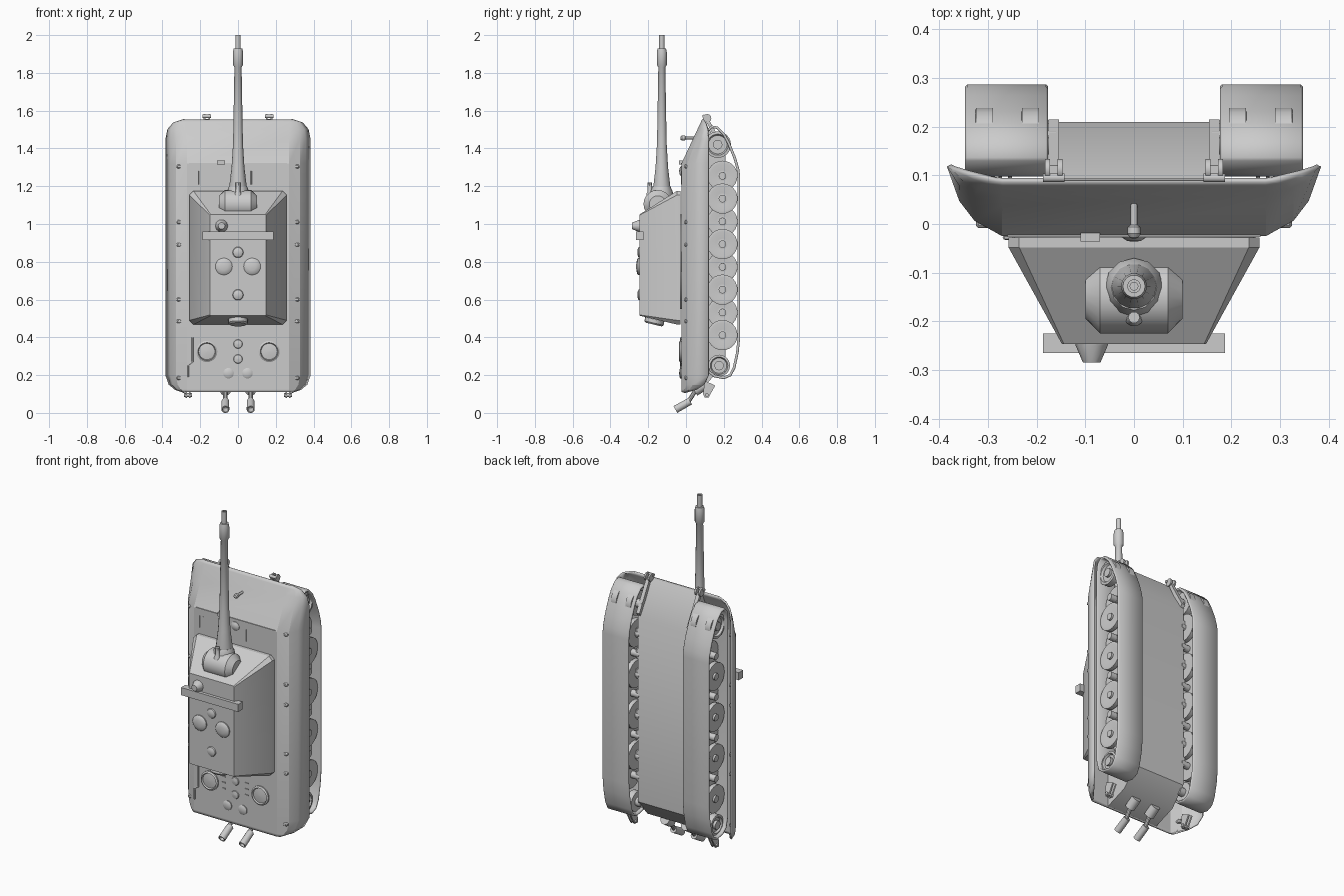
import bpy, bmesh, math
from mathutils import Vector


def finish(name, bm, angle=35):
    bmesh.ops.remove_doubles(bm, verts=bm.verts, dist=1e-5)
    bmesh.ops.recalc_face_normals(bm, faces=bm.faces)
    me = bpy.data.meshes.new(name)
    bm.to_mesh(me)
    bm.free()
    me.shade_smooth()
    me.set_sharp_from_angle(angle=math.radians(angle))
    ob = bpy.data.objects.new(name, me)
    bpy.context.collection.objects.link(ob)
    return ob


def loft(name, rings, closed=True, cap=True, angle=35):
    bm = bmesh.new()
    vs = [[bm.verts.new(p) for p in r] for r in rings]
    n = len(rings[0])
    for a, b in zip(vs, vs[1:]):
        for i in range(n if closed else n - 1):
            j = (i + 1) % n
            bm.faces.new((a[i], a[j], b[j], b[i]))
    if cap:
        bm.faces.new(vs[0])
        bm.faces.new(vs[-1])
    return finish(name, bm, angle)


def lathe(name, origin, axis, profile, seg=16, angle=35):
    """Turned part: profile of (radius, distance) along the axis."""
    q = Vector(axis).to_track_quat('Z', 'Y')
    o = Vector(origin)
    rings = [[o + q @ Vector((r * math.cos(2 * math.pi * i / seg), r * math.sin(2 * math.pi * i / seg), h))
              for i in range(seg)] for r, h in profile]
    return loft(name, rings, angle=angle)


def rod(name, p, q, r, seg=12):
    d = Vector(q) - Vector(p)
    return lathe(name, p, d, [(r, 0), (r, d.length)], seg)


def box(name, lo, hi):
    return loft(name, [[(lo[0], lo[1], z), (hi[0], lo[1], z), (hi[0], hi[1], z), (lo[0], hi[1], z)]
                       for z in (lo[2], hi[2])])


def prism(name, prof, x0, x1):
    return loft(name, [[(x, y, z) for y, z in prof] for x in (x0, x1)])


def mod_solid(ob, t):
    m = ob.modifiers.new("thickness", 'SOLIDIFY')
    m.thickness, m.offset = t, 0


def mod_bevel(ob, w, n=2):
    m = ob.modifiers.new("bevel", 'BEVEL')
    m.width, m.segments = w, n
    m.limit_method, m.angle_limit = 'ANGLE', math.radians(50)


# Upper hull shell with flared fenders: cross sections stacked along z
rings = []
for z, w in [(.11, .285), (.125, .33), (.15, .362), (.2, .38), (1.318, .38), (1.45, .38),
             (1.5, .37), (1.535, .34), (1.552, .285)]:
    yd = -.02 + max(0, (z - 1.318) / .234) * .11
    f = (w - .27) / .11
    half = [(.27, 0), (.27 + .055 * f, .22 * f), (.27 + .085 * f, .5 * f), (w, f)]
    half = [(x, yd + (.12 - yd) * k) for x, k in half]
    rings.append([(-x, y, z) for x, y in reversed(half)] + [(x, y, z) for x, y in half])
mod_solid(loft("upper_hull_shell", rings, closed=False, cap=False, angle=22), .01)

# Lower hull between the tracks
prism("lower_hull", [(-.015, .115), (-.015, 1.318), (.09, 1.553), (.21, 1.36), (.21, .27), (.12, .165)], -.168, .168)

# Turret
def plan(y, w, z0, z1, c):
    return [(-w + c, y, z0), (w - c, y, z0), (w, y, z0 + c), (w, y, z1 - c),
            (w - c, y, z1), (-w + c, y, z1), (-w, y, z1 - c), (-w, y, z0 + c)]
loft("turret", [plan(-.028, .258, .468, 1.175, .022), plan(-.048, .258, .468, 1.175, .022),
                plan(-.247, .148, .515, 1.05, .004)], angle=30)
rod("turret_ring", (0, -.03, .8), (0, -.01, .8), .25, 32)
lathe("turret_rear_port", (0, -.165, .495), (0, -.23, -.97), [(.052, 0), (.052, .02), (.044, .028)], 20)

# Mantlet, gun barrel, coaxial gun
m = rod("mantlet", (-.1, -.15, 1.105), (.1, -.15, 1.105), .075, 20)
mod_bevel(m, .03, 1)
lathe("gun_collar", (0, -.13, 1.1), (0, 0, 1), [(.06, 0), (.06, .07), (.047, .1)], 12)
lathe("gun_barrel", (0, -.128, 0), (0, 0, 1),
      [(.047, 1.1), (.046, 1.2), (.034, 1.3), (.026, 1.43), (.019, 1.83), (.027, 1.842), (.027, 1.91),
       (.023, 1.93), (.014, 1.93), (.014, 2.0), (.008, 2.0), (.008, 1.95)], 14)
lathe("coaxial_gun", (0, -.192, 1.08), (0, 0, 1), [(.019, 0), (.019, .08), (.012, .09), (.012, .14)], 10)

# Turret roof: sight bar, sight, hatches, vents
box("sight_bar", (-.187, -.265, .915), (.187, -.225, .96))
lathe("roof_sight", (-.087, -.24, .99), (0, -1, 0), [(.035, 0), (.033, .01), (.018, .045)], 10)
box("roof_sight_window", (-.1, -.28, .975), (-.074, -.25, .995))
for s in (-1, 1):
    lathe("crew_hatch", (s * .075, -.245, .775), (0, -1, 0),
          [(.045, 0), (.045, .008), (.038, .014), (.02, .018), (.004, .019)], 20)
for z in (.85, .625):
    lathe("roof_vent", (0, -.245, z), (0, -1, 0), [(.03, 0), (.026, .007), (.014, .012), (.003, .013)], 16)

# Rear deck: fans, filler caps and small fittings
for s in (-1, 1):
    lathe("engine_fan", (s * .165, -.02, .325), (0, -1, 0),
          [(.056, 0), (.056, .012), (.047, .018), (.043, .01), (.03, .012), (.003, .014)], 24)
    lathe("deck_cap", (s * .05, -.02, .21), (0, -1, 0), [(.028, 0), (.028, .01), (.02, .015), (.003, .016)], 16)
    for z in (.3, .335, .37):
        box("deck_hinge", (s * .075 - .01, -.03, z), (s * .075 + .01, -.02, z + .006))
for z in (.285, .365):
    lathe("filler_cap", (0, -.02, z), (0, -1, 0), [(.027, 0), (.022, .009), (.003, .013)], 14)
rod("tow_cable_upper", (-.24, -.028, .27), (-.24, -.028, .4), .005, 6)
rod("tow_cable_middle", (-.24, -.028, .27), (-.265, -.028, .25), .005, 6)
rod("tow_cable_lower", (-.265, -.028, .25), (-.265, -.028, .19), .005, 6)

# Front deck: driver dome, headlamp, hatch hinges, tools
lathe("driver_dome", (0, -.015, 1.28), (0, -1, 0), [(.03, 0), (.026, .012), (.014, .02), (.003, .021)], 16)
lathe("headlamp", (0, .03, 1.455), (0, -1, 0),
      [(.007, -.02), (.007, .032), (.013, .036), (.014, .05), (.009, .058), (.003, .06)], 12)
box("driver_periscope", (-.11, -.036, 1.315), (-.07, -.018, 1.335))
for x in (-.235, -.21, .07, .215):
    rod("deck_tool", (x, -.023, 1.21), (x, -.023, 1.28), .004, 6)
box("hatch_seam", (-.26, -.027, 1.318), (.26, -.022, 1.324))

for s in (-1, 1):
    # Fender bolts
    for z in (.185, .485, .6, .89, 1.01, 1.305):
        b = box("fender_bracket", (s * .31 - .015, -.008, z - .01), (s * .31 + .015, .025, z + .01))
        mod_bevel(b, .005, 1)

    # Track band
    track = [(.105, 1.44), (.112, 1.49), (.135, 1.515), (.165, 1.51), (.2, 1.475), (.225, 1.43), (.258, 1.35),
             (.275, 1.29), (.28, 1.25), (.28, .4), (.272, .32), (.255, .24), (.235, .2), (.2, .185), (.15, .195),
             (.12, .22), (.105, .28)]
    t = loft("track", [[(s * x, y, z) for y, z in track] for x in (.177, .347)], cap=False, angle=40)
    mod_solid(t, .014)
    mod_bevel(t, .004, 1)

    # Sprocket, idler, overlapping road wheels and swing arms
    ends = [("drive_sprocket", .168, 1.42, .07), ("idler_wheel", .175, .25, .058)]
    for n, y, z, r in ends:
        for x0 in (.195, .29):
            lathe(n, (s * x0, y, z), (s, 0, 0), [(r, 0), (r, .035), (r * .8, .037), (r * .7, .025), (.02, .025), (.015, .04)], 24)
        rod(n + "_axle", (s * .16, y, z), (s * .33, y, z), .025)
    for i in range(8):
        z = 1.255 - i * .1205
        outer = i % 2
        for x0 in ((.215, .305) if outer else (.185, .265)):
            lathe("road_wheel", (s * x0, .193, z), (s, 0, 0),
                  [(.08, 0), (.08, .025), (.066, .028), (.03, .016), (.02, .018), (.02, .03)], 24)
        rod("wheel_hub", (s * .16, .193, z), (s * (.33 if outer else .335), .193, z), .02)
        box("swing_arm", (s * .172 - .01, .15, z - .02), (s * .172 + .01, .207, z + .035))

    # Front towing shackle and its bracket
    prism("front_tow_bracket", [(.1, 1.555), (.12, 1.555), (.215, 1.385), (.2, 1.36)], s * .165 - .011, s * .165 + .011)
    rod("front_shackle_pin", (s * .165 - .022, .095, 1.57), (s * .165 + .022, .095, 1.57), .009)
    for d in (-.013, .013):
        rod("front_shackle_cheek", (s * .165 + d - .005, .112, 1.56), (s * .165 + d + .005, .112, 1.56), .022)

    # Rear towing shackle
    rod("rear_shackle_pin", (s * .265 - .022, .11, .095), (s * .265 + .022, .11, .095), .01)
    for d in (-.01, .01):
        prism("rear_shackle_cheek", [(.09, .1), (.1, .08), (.12, .082), (.155, .145), (.1, .17)],
              s * .265 + d - .004, s * .265 + d + .004)

    # Exhaust: muffler, neck and outlet pipe
    x = s * .067
    rod("exhaust_muffler", (x, .1, .15), (x, .045, .115), .028, 16)
    rod("exhaust_neck", (x, .05, .118), (x, .01, .055), .012, 10)
    lathe("exhaust_outlet", (x, .022, .062), (0, -.87, -.49), [(.02, 0), (.021, .09), (.015, .09), (.015, .05)], 14)
